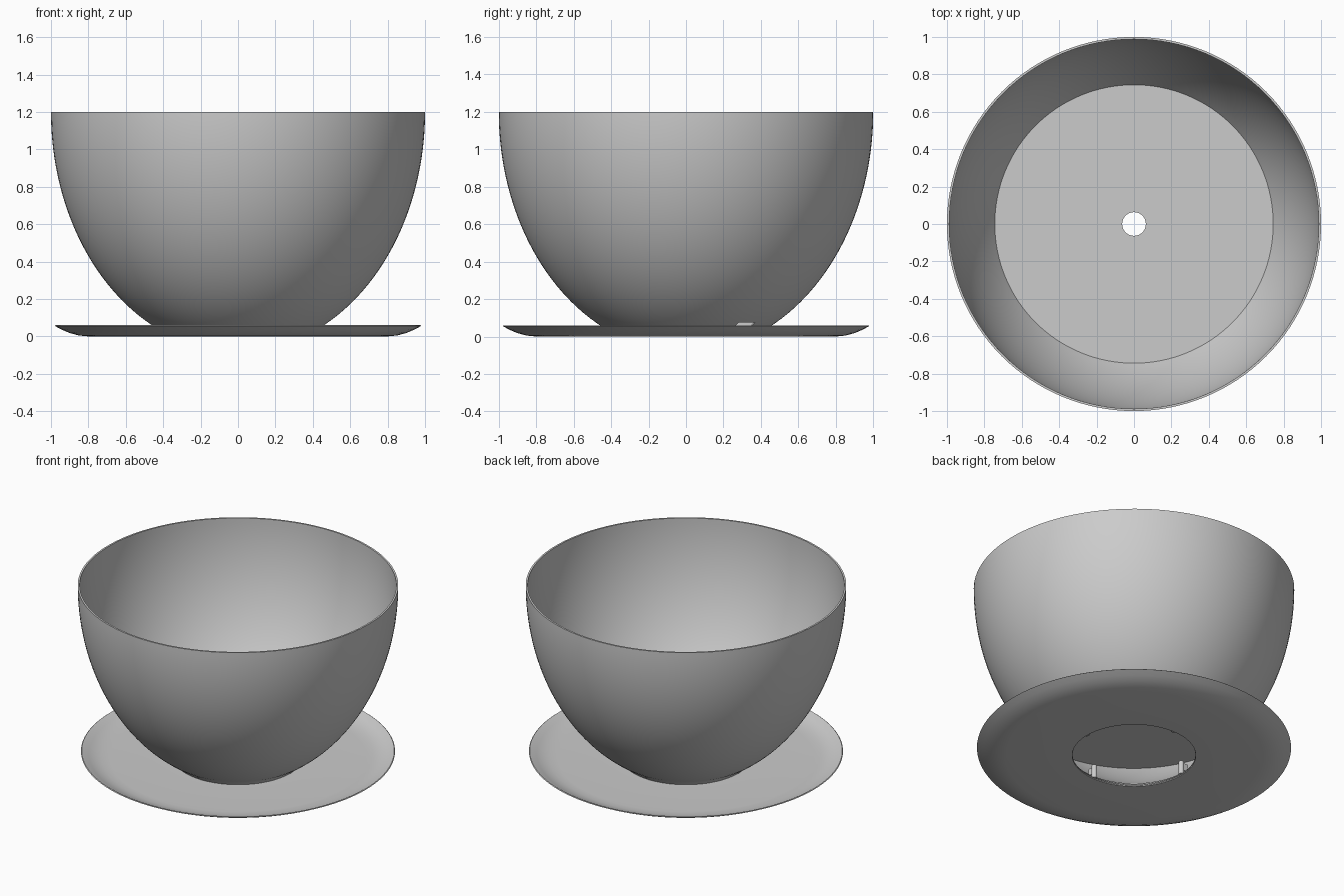
import bpy, bmesh, math
from mathutils import Vector, Matrix

if "Cube" in bpy.data.objects:
    bpy.data.objects.remove(bpy.data.objects["Cube"])

grey = bpy.data.materials.new("plain grey")
grey.use_nodes = True
grey.diffuse_color = (0.6, 0.6, 0.6, 1)
grey.node_tree.nodes["Principled BSDF"].inputs["Base Color"].default_value = grey.diffuse_color

HEIGHT, DEPTH, WALL = 1.2, 1.284, 0.012
FLOOR_TOP, FLOOR_UNDER, DRAIN, FOOT = 0.36, 0.32, 0.063, 0.395


def finish(name, bm):
    bmesh.ops.recalc_face_normals(bm, faces=bm.faces)
    mesh = bpy.data.meshes.new(name)
    bm.to_mesh(mesh)
    bm.free()
    mesh.materials.append(grey)
    obj = bpy.data.objects.new(name, mesh)
    bpy.context.collection.objects.link(obj)
    return obj


def smooth(obj):
    bpy.ops.object.select_all(action='DESELECT')
    obj.select_set(True)
    bpy.context.view_layer.objects.active = obj
    bpy.ops.object.shade_smooth_by_angle(angle=math.radians(30))


def lathe(name, profile, steps=128):
    """Spin a closed (radius, height) outline around z."""
    bm = bmesh.new()
    rings = [[bm.verts.new((r * math.cos(a), r * math.sin(a), z)) for r, z in profile]
             for a in (math.tau * i / steps for i in range(steps))]
    for i, ring in enumerate(rings):
        after = rings[(i + 1) % steps]
        for j in range(len(profile)):
            k = (j + 1) % len(profile)
            bm.faces.new((ring[j], after[j], after[k], ring[k]))
    return finish(name, bm)


def block(name, size, radius, z, angle):
    """Box placed at a radius and turned about z."""
    bm = bmesh.new()
    bmesh.ops.create_cube(bm, size=1)
    turn = Matrix.Rotation(angle, 4, 'Z') @ Matrix.Translation((radius, 0, z))
    bm.transform(turn @ Matrix.Diagonal((*size, 1)))
    return finish(name, bm)


def wall(z0, z1, inset, steps):
    """Points up the elliptical bowl wall."""
    heights = [z0 + (z1 - z0) * i / steps for i in range(steps + 1)]
    return [(max(FOOT, math.sqrt(1 - ((HEIGHT - z) / DEPTH) ** 2)) - inset, z) for z in heights]


# Bowl: outer wall, inside wall, raised floor with drain, hollow foot
bowl = lathe("bowl", wall(0.005, HEIGHT, 0, 40)
             + wall(HEIGHT, FLOOR_TOP, WALL, 28)
             + [(DRAIN, FLOOR_TOP), (DRAIN, FLOOR_UNDER)]
             + wall(FLOOR_UNDER, 0.005, WALL, 12))

# Small water opening low in the wall
cutter = block("opening_cutter", (0.2, 0.12, 0.055), 0.45, 0.0475, math.radians(43))
cutter.hide_render = True
cutter.hide_set(True)
cut = bowl.modifiers.new("water_opening", 'BOOLEAN')
cut.object = cutter
cut.solver = 'EXACT'
smooth(bowl)

# Shallow saucer with an open centre
smooth(lathe("saucer", [(0.385, 0), (0.8, 0), (0.85, 0.005), (0.9, 0.018), (0.94, 0.035),
                        (0.98, 0.056), (0.975, 0.06), (0.965, 0.057), (0.93, 0.038),
                        (0.89, 0.024), (0.85, 0.015), (0.8, 0.012), (0.385, 0.012)]))

# Four pegs with webs inside the foot
for i, side in enumerate(("left", "back", "right", "front")):
    angle = i * math.pi / 2
    bm = bmesh.new()
    bmesh.ops.create_cone(bm, cap_ends=True, segments=16, radius1=0.018, radius2=0.018, depth=0.09,
                          matrix=Matrix.Translation(Vector((0.385 * math.cos(angle), 0.385 * math.sin(angle), 0.05))))
    smooth(finish("peg_" + side, bm))
    block("web_" + side, (0.05, 0.01, 0.05), 0.41, 0.065, angle)
